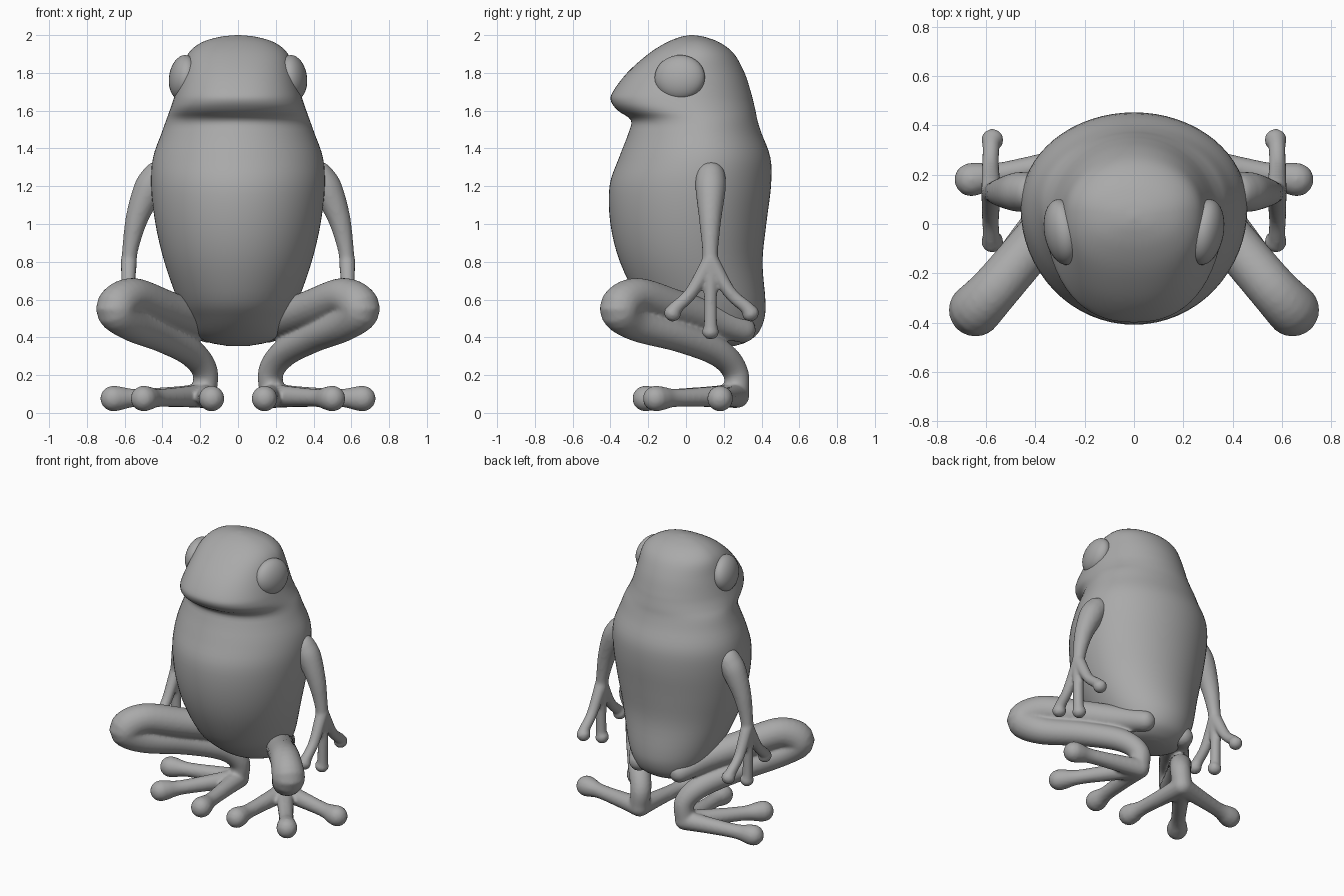
import bpy, bmesh, math
from mathutils import Vector, Matrix

if "Cube" in bpy.data.objects:
    bpy.data.objects.remove(bpy.data.objects["Cube"])

skin = bpy.data.materials.new("grey")
skin.diffuse_color = (0.4, 0.4, 0.4, 1)
skin.use_nodes = True
skin.node_tree.nodes["Principled BSDF"].inputs["Base Color"].default_value = skin.diffuse_color


def spline(rows, steps):
    """Catmull-Rom through rows of numbers."""
    pts = [Vector(r) for r in rows]
    pts = [pts[0] * 2 - pts[1]] + pts + [pts[-1] * 2 - pts[-2]]
    out = []
    for a, b, c, d in zip(pts, pts[1:], pts[2:], pts[3:]):
        for i in range(steps):
            t = i / steps
            out.append(0.5 * (2 * b + (c - a) * t + (2 * a - 5 * b + 4 * c - d) * t * t
                              + (3 * b - a - 3 * c + d) * t ** 3))
    return out + [pts[-2]]


def bridge(bm, rings):
    """Skin a list of closed point rings and cap both ends."""
    vs = [[bm.verts.new(p) for p in ring] for ring in rings]
    n = len(vs[0])
    for a, b in zip(vs, vs[1:]):
        for i in range(n):
            j = (i + 1) % n
            bm.faces.new((a[i], a[j], b[j], b[i]))
    bm.faces.new(vs[0][::-1])
    bm.faces.new(vs[-1])


def tube(bm, rows, sides=20):
    """Round limb along (x, y, z, radius) points with domed ends."""
    path = spline(rows, 6)
    ctr, rad = [p.to_3d() for p in path], [p[3] for p in path]
    tan = [(ctr[min(i + 1, len(ctr) - 1)] - ctr[max(i - 1, 0)]).normalized()
           for i in range(len(ctr))]
    u = tan[0].orthogonal().normalized()
    angles = [math.radians(a) for a in (85, 65, 45, 25)]
    body = list(zip(ctr, tan, rad))
    start = [(ctr[0] - tan[0] * rad[0] * math.sin(a), tan[0], rad[0] * math.cos(a)) for a in angles]
    end = [(ctr[-1] + tan[-1] * rad[-1] * math.sin(a), tan[-1], rad[-1] * math.cos(a))
           for a in reversed(angles)]
    rings = []
    for c, t, r in start + body + end:
        u = (u - t * u.dot(t)).normalized()
        v = t.cross(u)
        rings.append([c + r * (u * math.cos(k) + v * math.sin(k))
                      for k in (2 * math.pi * i / sides for i in range(sides))])
    bridge(bm, rings)


def finish(bm, name, blend=False, mirror=False):
    bmesh.ops.recalc_face_normals(bm, faces=bm.faces)
    me = bpy.data.meshes.new(name)
    bm.to_mesh(me)
    bm.free()
    me.materials.append(skin)
    me.shade_smooth()
    ob = bpy.data.objects.new(name, me)
    bpy.context.collection.objects.link(ob)
    if blend:  # fuse overlapping tubes into one soft skin
        m = ob.modifiers.new("fuse", 'REMESH')
        m.mode, m.voxel_size, m.use_smooth_shade = 'VOXEL', 0.011, True
        m = ob.modifiers.new("soften", 'SMOOTH')
        m.factor, m.iterations = 0.5, 5
    if mirror:
        ob.modifiers.new("mirror", 'MIRROR').use_mirror_merge = False
    return ob


# Body and head: rings of (height, half width, front y, back y)
profile = [
    (0.355, 0.06, 0.13, 0.26), (0.375, 0.16, 0.05, 0.32), (0.42, 0.225, -0.04, 0.38),
    (0.50, 0.27, -0.15, 0.415), (0.60, 0.32, -0.25, 0.42), (0.80, 0.39, -0.35, 0.405),
    (1.00, 0.437, -0.40, 0.425), (1.20, 0.46, -0.405, 0.45), (1.35, 0.45, -0.355, 0.447),
    (1.48, 0.405, -0.305, 0.40), (1.55, 0.38, -0.292, 0.378), (1.60, 0.362, -0.36, 0.368),
    (1.65, 0.345, -0.397, 0.356), (1.70, 0.33, -0.387, 0.343), (1.80, 0.30, -0.312, 0.31),
    (1.90, 0.265, -0.20, 0.255), (1.96, 0.195, -0.105, 0.18), (1.99, 0.10, -0.03, 0.10),
    (2.0, 0.01, 0.02, 0.04)]
bm = bmesh.new()
rings = []
for z, w, y0, y1 in spline(profile, 4):
    mid = 0.55 * y1 + 0.45 * y0
    head = min(max((z - 1.52) / 0.1, 0), 1)
    ring = []
    for i in range(64):
        c, s = math.cos(i * math.pi / 32), math.sin(i * math.pi / 32)
        e = 1 - 0.13 * head if s < 0 else 1  # squarer snout
        ring.append((w * math.copysign(abs(c) ** e, c),
                     mid + (abs(s) ** e) * (y1 - mid if s > 0 else y0 - mid), z))
    rings.append(ring)
bridge(bm, rings)
finish(bm, "body")

# Bulging eyes
bm = bmesh.new()
bmesh.ops.create_uvsphere(bm, u_segments=32, v_segments=20, radius=1)
bm.transform(Matrix.Translation((0.29, -0.033, 1.775)) @ Matrix.Rotation(math.radians(-10), 4, 'Z')
             @ Matrix.Rotation(math.radians(-8), 4, 'Y') @ Matrix.Diagonal((0.073, 0.135, 0.12, 1)))
finish(bm, "eyes", mirror=True)

# Arms with three-fingered hands
bm = bmesh.new()
tube(bm, [(0.43, 0.13, 1.25, 0.08), (0.475, 0.13, 1.18, 0.08), (0.535, 0.128, 1.03, 0.06),
          (0.57, 0.128, 0.87, 0.043), (0.578, 0.128, 0.78, 0.042)])
for y, z, bend in ((-0.07, 0.53, 0.03), (0.13, 0.435, 0.13), (0.34, 0.53, 0.23)):
    tube(bm, [(0.578, 0.13, 0.81, 0.043), (0.582, bend, 0.64 if bend != 0.13 else 0.62, 0.035),
              (0.58, y * 0.8 + bend * 0.2, z + 0.03, 0.036), (0.575, y, z, 0.047)])
finish(bm, "arms", blend=True, mirror=True)

# Folded legs with three-toed feet
bm = bmesh.new()
tube(bm, [(0.16, 0.30, 0.44, 0.07), (0.25, 0.12, 0.50, 0.09), (0.40, -0.07, 0.56, 0.097),
          (0.56, -0.26, 0.615, 0.10), (0.645, -0.35, 0.55, 0.108), (0.56, -0.26, 0.468, 0.09),
          (0.40, -0.03, 0.40, 0.08), (0.25, 0.17, 0.32, 0.075), (0.175, 0.26, 0.22, 0.068),
          (0.18, 0.27, 0.10, 0.065)])
for x, y in ((0.66, 0.18), (0.50, -0.16), (0.14, -0.215)):
    heel, tip = Vector((0.18, 0.27, 0.09)), Vector((x, y, 0.076))
    a, b, c = (heel.lerp(tip, t) for t in (0.35, 0.75, 0.92))
    tube(bm, [(*heel, 0.065), (*a, 0.054), (*b, 0.048), (*c, 0.063), (*tip, 0.069)])
finish(bm, "legs", blend=True, mirror=True)
